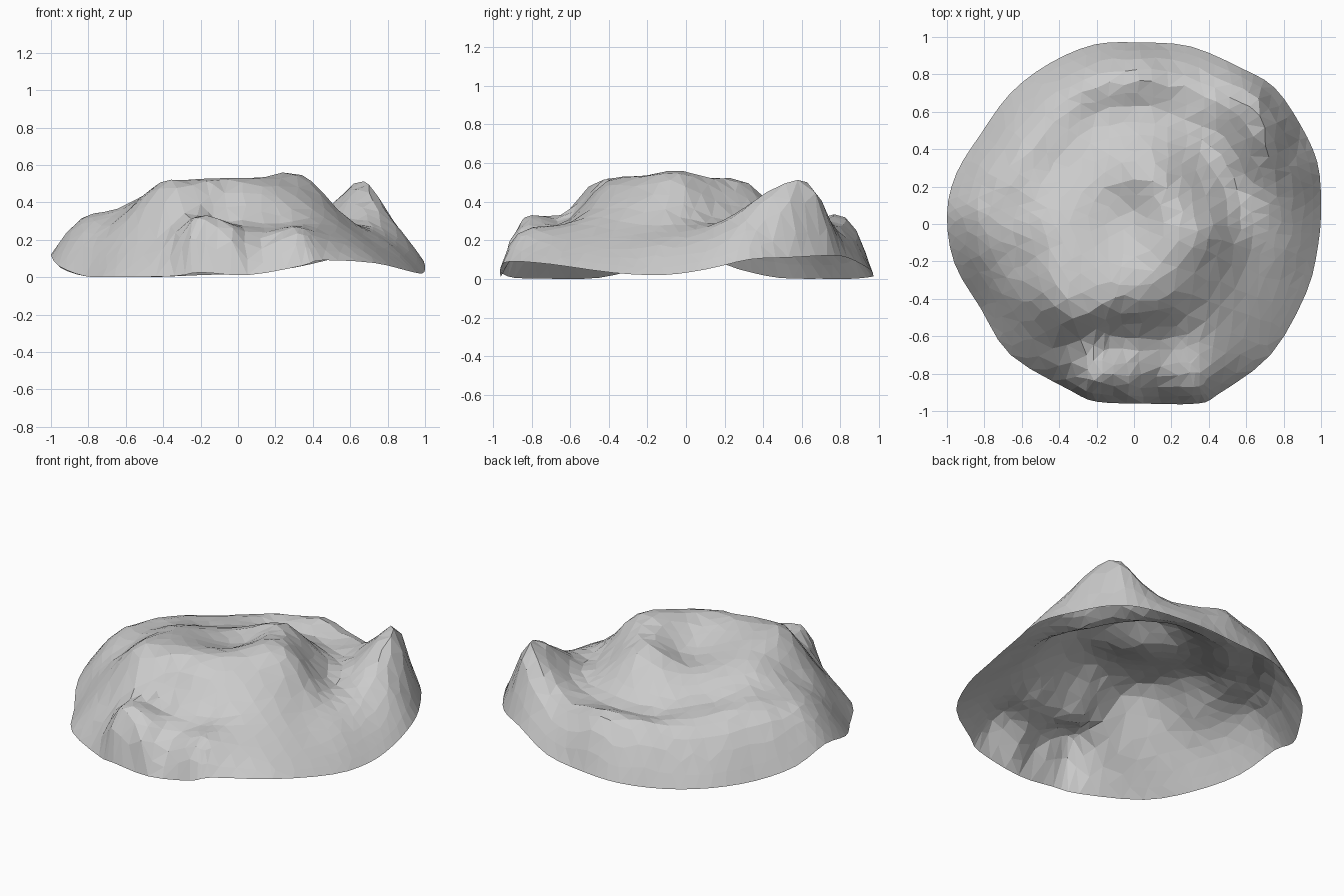
import bpy, bmesh, math, random
from mathutils import Vector
from mathutils.geometry import delaunay_2d_cdt

if "Cube" in bpy.data.objects:
    bpy.data.objects.remove(bpy.data.objects["Cube"])

random.seed(4)

# Rim of the open shell, counter-clockwise from the right
RIM = [(1, .11, .06), (.98, .33, .11), (.89, .53, .12), (.75, .73, .13), (.57, .835, .12),
       (.3, .95, .06), (.03, .97, .03), (-.21, .96, .02), (-.45, .86, .01), (-.66, .7, .01),
       (-.82, .48, .015), (-.95, .27, .06), (-1, .05, .13), (-.96, -.21, .07), (-.82, -.45, .015),
       (-.66, -.7, .01), (-.34, -.89, .015), (-.2, -.95, .035), (.05, -.96, .02), (.34, -.96, .07),
       (.45, -.91, .1), (.73, -.7, .085), (.92, -.37, .04), (.985, -.11, .03)]

# Landform features, each a few sample points on the surface
PLATEAU = [(-.5, 0, .45), (-.42, -.3, .515), (-.36, -.49, .5), (-.3, -.35, .525), (-.15, -.46, .5),
           (.05, -.3, .54), (.05, -.45, .485), (.2, -.38, .49), (.3, -.07, .57), (.34, -.24, .49),
           (.22, .12, .54), (.12, .3, .52), (-.25, -.1, .49), (0, -.1, .48), (-.02, .1, .44),
           (-.03, .24, .49), (.42, -.02, .5)]
BASIN = [(-.3, .2, .42), (-.28, .42, .34), (-.05, .45, .38), (0, .6, .29), (-.45, .32, .345),
         (.2, .62, .285), (-.2, .6, .295)]
LEFT_LIP = [(-.6, .05, .385), (-.68, .12, .36), (-.82, .1, .33), (-.72, .22, .355), (-.58, .4, .345),
            (-.38, .6, .32), (-.8, .3, .26), (-.66, .48, .25), (-.46, .69, .24), (-.89, .08, .28)]
BACK_LIP = [(-.23, .76, .315), (0, .82, .33), (.25, .79, .29), (.05, .9, .23), (-.3, .84, .2)]
PEAK = [(.66, .58, .53), (.6, .58, .485), (.7, .47, .49), (.72, .33, .4), (.66, .67, .47),
        (.58, .74, .33), (.77, .53, .41), (.85, .4, .28), (.92, .3, .2), (.82, .2, .27),
        (.73, .67, .27), (.55, .48, .4)]
VALLEY = [(.55, .2, .29), (.42, .37, .31), (.38, .5, .29), (.66, .1, .29), (.54, .04, .33), (.4, .2, .37)]
FRONT = [(-.38, -.6, .31), (-.1, -.61, .3), (.2, -.61, .29), (-.22, -.82, .33), (-.08, -.85, .29),
         (-.25, -.9, .22), (-.05, -.93, .18), (.08, -.86, .18), (.27, -.8, .27), (.32, -.91, .2),
         (-.42, -.76, .14), (-.56, -.55, .23), (-.7, -.35, .24), (-.82, -.15, .27),
         (-.62, -.2, .345), (.45, -.42, .34), (.52, -.65, .23), (.64, -.42, .23), (.6, -.2, .29),
         (.8, -.15, .19)]


def rim_at(t):
    """Point on the smooth closed rim, t in 0..1."""
    n = len(RIM)
    t = (t % 1) * n
    i, f = int(t) % n, t - int(t)
    a, b, c, d = (Vector(RIM[(i + k) % n]) for k in (-1, 0, 1, 2))
    return b + 0.5 * f * (c - a + f * (2 * a - 5 * b + 4 * c - d + f * (3 * (b - c) + d - a)))


SAMPLES = [rim_at(i / 48) for i in range(48)]
SAMPLES += [Vector(p) for p in PLATEAU + BASIN + LEFT_LIP + BACK_LIP + PEAK + VALLEY + FRONT]


def kernel(dx, dy):
    r2 = dx * dx + dy * dy
    return r2 * math.log(r2) if r2 > 1e-12 else 0.0


def fit(pts):
    """Thin-plate spline weights by Gaussian elimination."""
    rows = []
    for i, p in enumerate(pts):
        row = [kernel(p.x - q.x, p.y - q.y) for q in pts] + [1, p.x, p.y, p.z]
        row[i] += 0.0008
        rows.append(row)
    for f in (lambda p: 1, lambda p: p.x, lambda p: p.y):
        rows.append([f(p) for p in pts] + [0, 0, 0, 0])
    m = len(rows)
    for c in range(m):
        k = max(range(c, m), key=lambda r: abs(rows[r][c]))
        rows[c], rows[k] = rows[k], rows[c]
        for r in range(m):
            if r != c and rows[r][c]:
                t = rows[r][c] / rows[c][c]
                rows[r] = [a - t * b for a, b in zip(rows[r], rows[c])]
    return [rows[i][m] / rows[i][i] for i in range(m)]


WEIGHTS = fit(SAMPLES)


def height(x, y):
    w = WEIGHTS
    return sum(a * kernel(x - p.x, y - p.y) for a, p in zip(w, SAMPLES)) + w[-3] + w[-2] * x + w[-1] * y


# Irregular rings of points, closer together near the steep rim
RINGS = 14
points, edge = [Vector((0, 0, height(0, 0)))], []
for k in range(1, RINGS + 1):
    s = 1 - (1 - k / RINGS) ** 1.2
    count = 72 if k == RINGS else 6 * k
    for j in range(count):
        p = rim_at((j + 0.5 * (k % 2)) / count)
        if k < RINGS:
            jit = 0.015 if k < RINGS - 1 else 0.004
            x = p.x * s + random.uniform(-jit, jit)
            y = p.y * s + random.uniform(-jit, jit)
            p = Vector((x, y, height(x, y)))
        else:
            edge.append(len(points))
        points.append(p)

# Rock shell: triangulate the rings and keep each point's height
verts, _, faces, origin, *_ = delaunay_2d_cdt([p.to_2d() for p in points], [], [edge], 1, 1e-5)
low = min(p.z for p in points)
coords = [(v.x, v.y, points[o[0]].z - low) for v, o in zip(verts, origin)]
mesh = bpy.data.meshes.new("rock_shell")
mesh.from_pydata(coords, [], [list(f) for f in faces])
bm = bmesh.new()
bm.from_mesh(mesh)
bmesh.ops.recalc_face_normals(bm, faces=bm.faces)
if sum(f.normal.z for f in bm.faces) < 0:
    bmesh.ops.reverse_faces(bm, faces=bm.faces)
bm.to_mesh(mesh)
bm.free()
bpy.context.collection.objects.link(bpy.data.objects.new("rock_shell", mesh))
